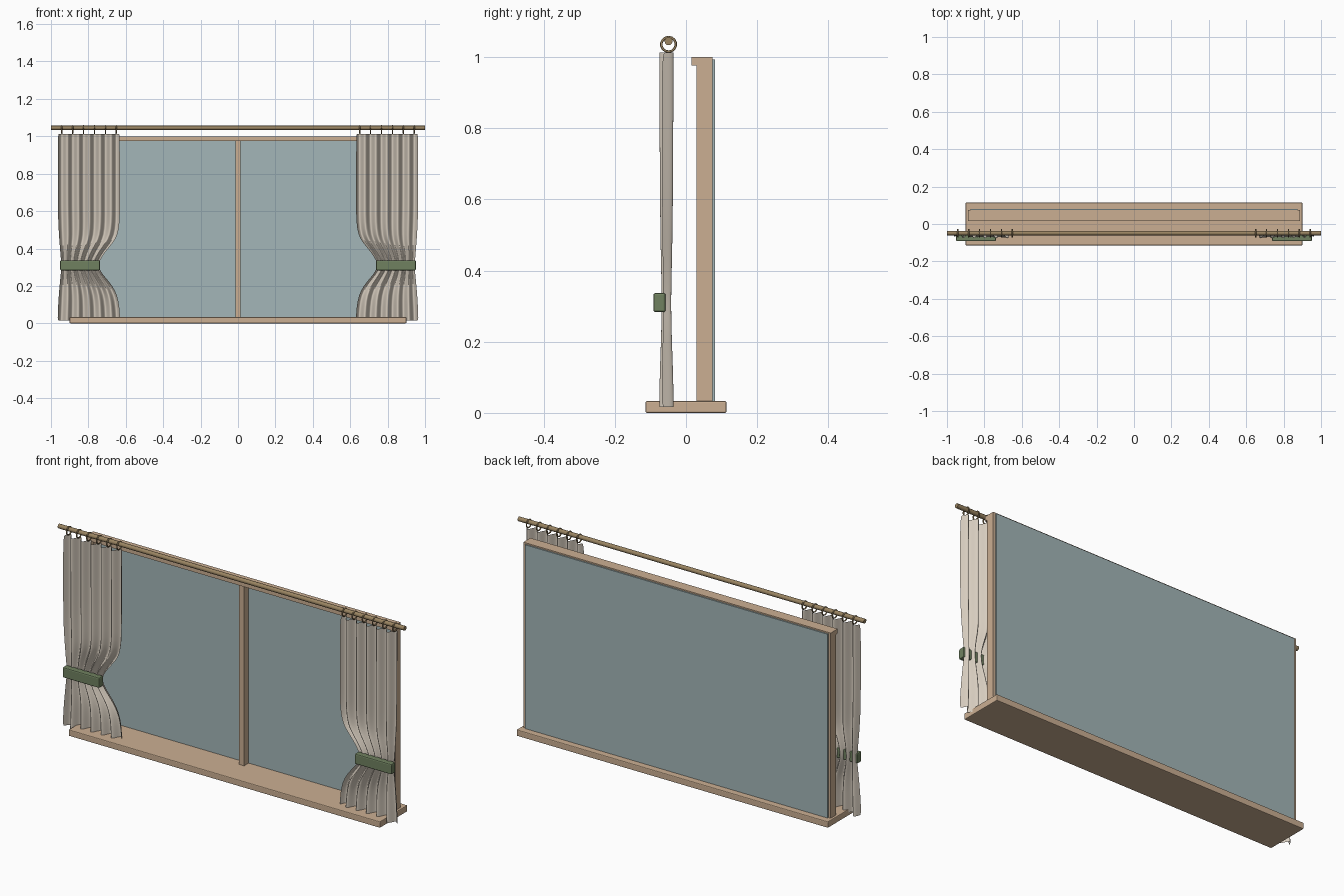
import bpy, bmesh, math

if "Cube" in bpy.data.objects:
    bpy.data.objects.remove(bpy.data.objects["Cube"])


def mat(name, rgb):
    m = bpy.data.materials.new(name)
    m.diffuse_color = (*rgb, 1)
    m.use_nodes = True
    m.node_tree.nodes["Principled BSDF"].inputs["Base Color"].default_value = m.diffuse_color
    return m


WOOD = mat("wood", (0.60, 0.43, 0.29))
GLASS = mat("glass", (0.37, 0.47, 0.48))
CLOTH = mat("cloth", (0.68, 0.61, 0.52))
GREEN = mat("green", (0.16, 0.22, 0.115))
BRASS = mat("brass", (0.32, 0.23, 0.12))


def box(name, x, y, z, material, bevel=0.0):
    bm = bmesh.new()
    bmesh.ops.create_cube(bm, size=1)
    for v in bm.verts:
        for i, (a, b) in enumerate((x, y, z)):
            v.co[i] = (a + b) / 2 + v.co[i] * (b - a)
    if bevel:
        bmesh.ops.bevel(bm, geom=bm.edges[:], offset=bevel, segments=2,
                        profile=0.5, affect='EDGES')
    return finish(name, bm, material)


def finish(name, bm, material):
    me = bpy.data.meshes.new(name)
    bm.to_mesh(me)
    bm.free()
    ob = bpy.data.objects.new(name, me)
    bpy.context.collection.objects.link(ob)
    me.materials.append(material)
    return ob


def smooth(ob, angle=40):
    bpy.ops.object.select_all(action='DESELECT')
    ob.select_set(True)
    bpy.context.view_layer.objects.active = ob
    bpy.ops.object.shade_smooth_by_angle(angle=math.radians(angle))


# Window: sill, head, mullion and glass
box("sill", (-0.9, 0.9), (-0.114, 0.114), (0, 0.033), WOOD, 0.004)
box("head", (-0.888, 0.888), (0.016, 0.074), (0.976, 1.0), WOOD)
box("mullion", (-0.014, 0.014), (0.03, 0.074), (0.033, 0.976), WOOD)
box("glass", (-0.874, 0.874), (0.068, 0.081), (0.033, 0.993), GLASS)

# Curtain rod
ROD_Y = -0.049
bpy.ops.mesh.primitive_cylinder_add(vertices=12, radius=0.0115, depth=2,
                                    location=(0, ROD_Y, 1.045),
                                    rotation=(0, math.pi / 2, 0))
rod = bpy.context.object
rod.name = "curtain_rod"
rod.data.materials.append(BRASS)
smooth(rod)

# Curtain outline: height, inner x, outer x, pleat depth
OUTLINE = [(1.013, 0.632, 0.963, 0.0205), (0.8, 0.632, 0.963, 0.020),
           (0.62, 0.632, 0.963, 0.019), (0.54, 0.632, 0.961, 0.018),
           (0.47, 0.643, 0.957, 0.017), (0.43, 0.668, 0.954, 0.016),
           (0.38, 0.712, 0.950, 0.015), (0.335, 0.740, 0.946, 0.014),
           (0.31, 0.745, 0.945, 0.014), (0.28, 0.738, 0.946, 0.014),
           (0.24, 0.705, 0.950, 0.015), (0.20, 0.671, 0.954, 0.016),
           (0.15, 0.645, 0.958, 0.018), (0.09, 0.634, 0.962, 0.020),
           (0.016, 0.630, 0.965, 0.021)]
PLEATS, PHASE, COLS = 5.66, 0.36, 72


def curtain(name, s):
    bm = bmesh.new()
    rows = []
    for z, xi, xo, amp in OUTLINE:
        row = []
        for i in range(COLS + 1):
            u = i / COLS
            y = -0.055 + amp * math.cos(2 * math.pi * (PLEATS * u - PHASE))
            row.append(bm.verts.new((s * (xo + (xi - xo) * u), y, z)))
        rows.append(row)
    for a, b in zip(rows, rows[1:]):
        for i in range(COLS):
            q = [a[i], b[i], b[i + 1], a[i + 1]]
            bm.faces.new(q if s < 0 else q[::-1])
    ob = finish(name, bm, CLOTH)
    for p in ob.data.polygons:
        p.use_smooth = True
    sub = ob.modifiers.new("soften", 'SUBSURF')
    sub.levels = sub.render_levels = 1


# Mirrored parts: jambs, curtains, tiebacks and rings
for side, s in (("left", -1), ("right", 1)):
    box("jamb_" + side, sorted((s * 0.86, s * 0.888)), (0.03, 0.074),
        (0.033, 0.976), WOOD)
    curtain("curtain_" + side, s)
    box("tieback_" + side, sorted((s * 0.738, s * 0.951)), (-0.092, -0.057),
        (0.283, 0.337), GREEN, 0.006)
    for i in range(6):
        bpy.ops.mesh.primitive_torus_add(major_radius=0.0205, minor_radius=0.0035,
                                         major_segments=14, minor_segments=6,
                                         location=(s * (0.942 - 0.0582 * i), ROD_Y, 1.036),
                                         rotation=(0, math.pi / 2, 0))
        ring = bpy.context.object
        ring.name = f"ring_{side}_{i + 1}"
        ring.data.materials.append(BRASS)
        smooth(ring, 70)
